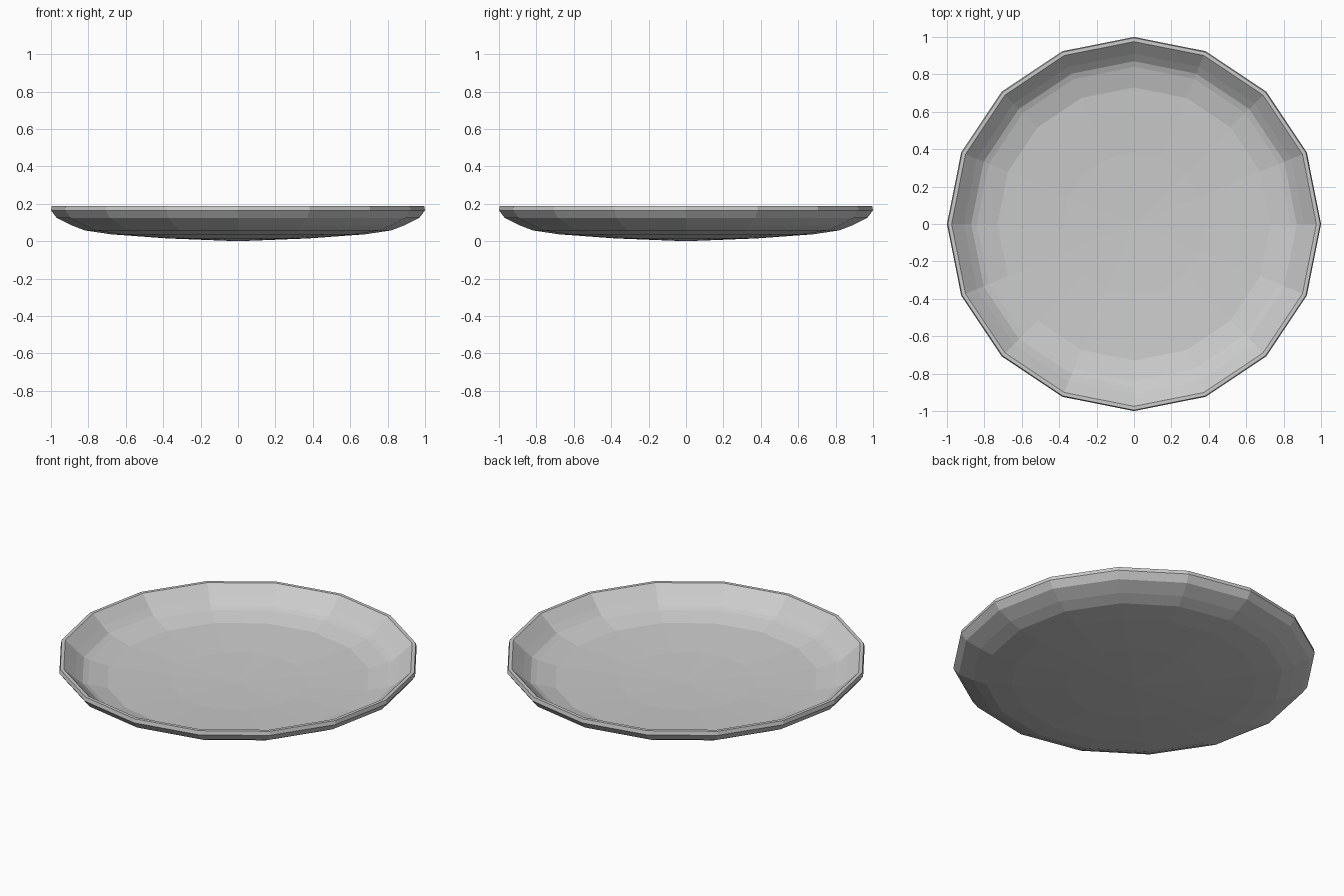
import bpy, bmesh, math

if "Cube" in bpy.data.objects:
    bpy.data.objects.remove(bpy.data.objects["Cube"])

SIDES = 16

# Closed half-section (radius, height): underside, rim, then inner bowl
PROFILE = [
    (0, 0), (0.38, 0.015), (0.68, 0.037), (0.82, 0.058), (0.89, 0.085),
    (0.97, 0.125), (1.0, 0.165), (0.995, 0.188), (0.975, 0.188),
    (0.91, 0.128), (0.87, 0.095), (0.84, 0.083), (0.73, 0.055),
    (0.38, 0.036), (0, 0.028),
]


def lathe(name, profile, sides):
    bm = bmesh.new()
    rings = []
    for r, z in profile:
        if r == 0:
            rings.append([bm.verts.new((0, 0, z))] * sides)
        else:
            rings.append([bm.verts.new((r * math.cos(2 * math.pi * i / sides),
                                        r * math.sin(2 * math.pi * i / sides), z))
                          for i in range(sides)])
    for a, b in zip(rings, rings[1:]):
        for i in range(sides):
            j = (i + 1) % sides
            # Poles collapse quads into triangles
            bm.faces.new(list(dict.fromkeys((a[i], a[j], b[j], b[i]))))
    bmesh.ops.recalc_face_normals(bm, faces=bm.faces)
    mesh = bpy.data.meshes.new(name)
    bm.to_mesh(mesh)
    bm.free()
    obj = bpy.data.objects.new(name, mesh)
    bpy.context.collection.objects.link(obj)
    return obj


# Flat-shaded shallow plate
lathe("plate", PROFILE, SIDES)
